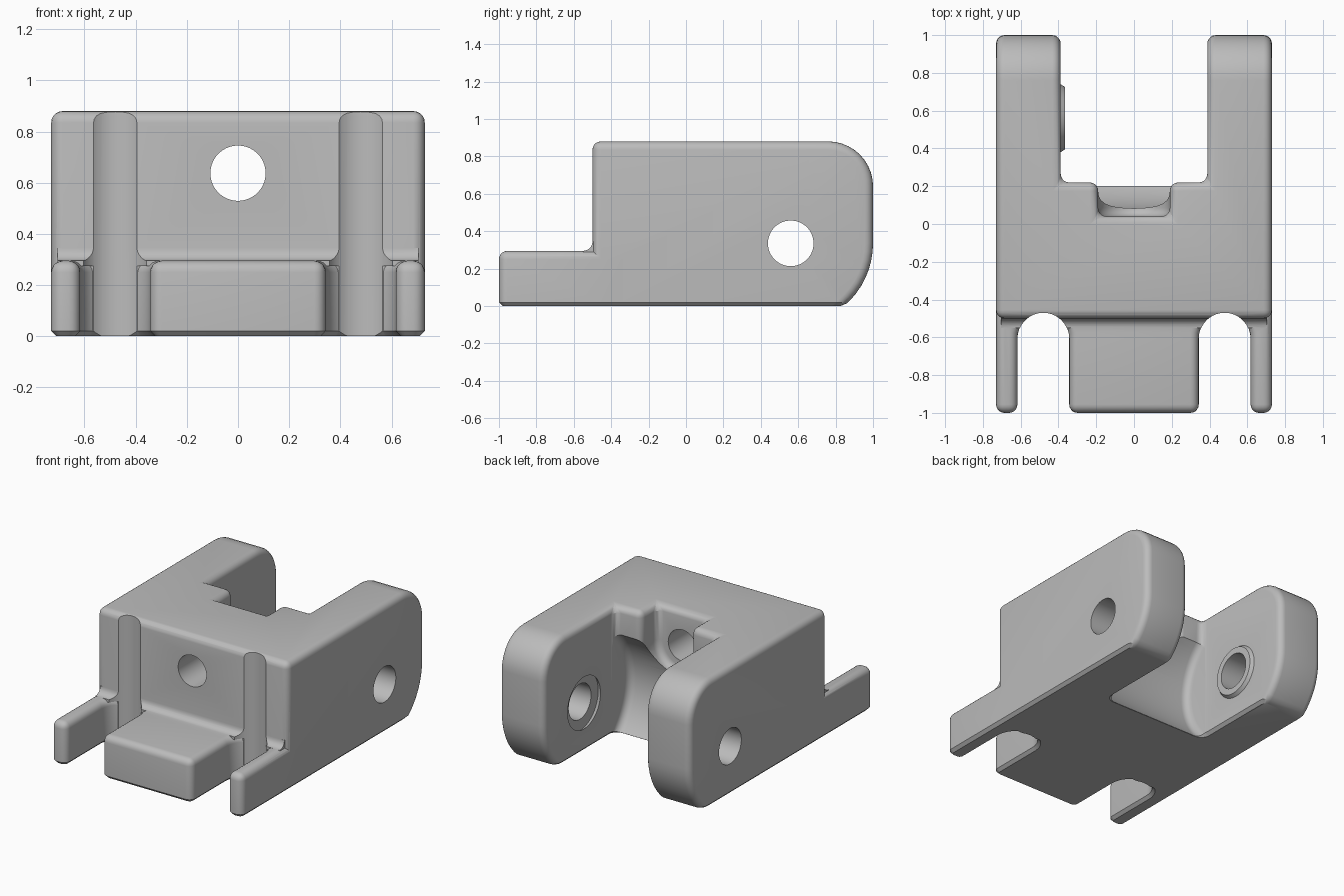
import bpy, bmesh
from math import sin, cos, pi, asin

if "Cube" in bpy.data.objects:
    bpy.data.objects.remove(bpy.data.objects["Cube"], do_unlink=True)

grey = bpy.data.materials.new("plain_grey")
grey.use_nodes = True
tone = (0.5, 0.5, 0.5, 1)
grey.diffuse_color = tone
grey.node_tree.nodes["Principled BSDF"].inputs["Base Color"].default_value = tone

W, FRONT, TOP, STEP = 0.73, -0.5, 0.88, 0.295   # half width, front wall, heights
SLOT, SLOT_Y = 0.388, 0.22                      # rear slot half width and wall
PIN_Y, PIN_Z = 0.56, 0.335                      # cross pin axis
BORE_Z = 0.637                                  # front bore height
GROOVE_X, GROOVE_Y, GROOVE_R = 0.48, -0.605, 0.135


def arc(cu, cv, r, a0, a1, n):
    return [(cu + r * cos(a0 + (a1 - a0) * i / n), cv + r * sin(a0 + (a1 - a0) * i / n))
            for i in range(n + 1)]


def circle(cu, cv, r, n=64):
    return arc(cu, cv, r, 0, 2 * pi, n)[:-1]


def prism(name, pts, axis, a, b, pts_b=None):
    """Extrude a flat outline along an axis, optionally to a second outline."""
    place = {"x": lambda u, v, t: (t, u, v),
             "y": lambda u, v, t: (u, t, v),
             "z": lambda u, v, t: (u, v, t)}[axis]
    bm = bmesh.new()
    lo = [bm.verts.new(place(u, v, a)) for u, v in pts]
    hi = [bm.verts.new(place(u, v, b)) for u, v in (pts_b or pts)]
    bm.faces.new(lo)
    bm.faces.new(hi)
    n = len(lo)
    for i in range(n):
        j = (i + 1) % n
        bm.faces.new((lo[i], lo[j], hi[j], hi[i]))
    bmesh.ops.recalc_face_normals(bm, faces=bm.faces)
    mesh = bpy.data.meshes.new(name)
    bm.to_mesh(mesh)
    bm.free()
    mesh.materials.append(grey)
    obj = bpy.data.objects.new(name, mesh)
    bpy.context.collection.objects.link(obj)
    return obj


def soften(obj, radius, floor=0.001, chamfer=0.0):
    """Round the sharp edges above the floor and chamfer the ones on it."""
    bm = bmesh.new()
    bm.from_mesh(obj.data)
    bmesh.ops.remove_doubles(bm, verts=bm.verts, dist=1e-5)

    def sharp(low):
        return [e for e in bm.edges if len(e.link_faces) == 2
                and e.calc_face_angle() > 0.5
                and all(v.co.z < floor for v in e.verts) == low]

    bmesh.ops.bevel(bm, geom=sharp(False), offset=radius, segments=5,
                    profile=0.5, affect="EDGES", clamp_overlap=False)
    if chamfer:
        bmesh.ops.bevel(bm, geom=sharp(True), offset=chamfer, segments=1,
                        affect="EDGES", clamp_overlap=False)
    bm.to_mesh(obj.data)
    bm.free()


def combine(obj, other, operation):
    mod = obj.modifiers.new("combine", "BOOLEAN")
    mod.operation, mod.solver, mod.object = operation, "EXACT", other
    bpy.context.view_layer.objects.active = obj
    bpy.ops.object.modifier_apply(modifier=mod.name)
    bpy.data.objects.remove(other, do_unlink=True)


# Main block: side profile with a rounded rear end
side = ([(FRONT, 0), (FRONT, TOP)]
        + arc(0.76, 0.64, 0.24, pi / 2, 0, 10)
        + arc(PIN_Y, PIN_Z, 0.44, 0, -asin(PIN_Z / 0.44), 8))
body = prism("bracket_body", side, "x", -W, W)

# Rear slot, and the U-shaped notch behind the bore
slot = [(-SLOT, SLOT_Y), (SLOT, SLOT_Y), (SLOT, 1.3), (-SLOT, 1.3)]
combine(body, prism("slot_cutter", slot, "z", -0.2, 1.2), "DIFFERENCE")
notch = [(0.19, 1.2), (-0.19, 1.2)] + arc(0, BORE_Z, 0.19, pi, 2 * pi, 16)
combine(body, prism("notch_cutter", notch, "y", 0.04, 0.5), "DIFFERENCE")
soften(body, 0.045, chamfer=0.02)

# Concave scoop around the pin axis
scoop = prism("scoop_cutter", circle(PIN_Y, PIN_Z, 0.49, 80), "x", 0.002 - SLOT, SLOT - 0.002)
soften(scoop, 0.05, floor=-1)
combine(body, scoop, "DIFFERENCE")

# Front foot: a central tongue and two side legs around open grooves
r = GROOVE_R + 0.002
half = ([(GROOVE_X - r, -1)] + arc(GROOVE_X, GROOVE_Y, r, pi, 0, 18)
        + [(GROOVE_X + r, -1), (W, -1), (W, -0.3)])
outline = half + [(-x, y) for x, y in reversed(half)]
foot = prism("front_foot", outline, "z", 0, STEP)
soften(foot, 0.045, chamfer=0.02)
combine(body, foot, "UNION")

# Fillet where the foot meets the front wall
fillet = ([(FRONT + 0.03, STEP - 0.02), (FRONT + 0.03, STEP + 0.05)]
          + arc(FRONT - 0.05, STEP + 0.05, 0.05, 0, -pi / 2, 6)
          + [(FRONT - 0.05, STEP - 0.02)])
combine(body, prism("step_fillet", fillet, "x", 0.025 - W, W - 0.025), "UNION")

# Grooves up the front wall, and raised bosses inside the arms
for s in (-1, 1):
    groove = circle(s * GROOVE_X, GROOVE_Y, GROOVE_R)
    combine(body, prism("groove_cutter", groove, "z", -0.2, 1.2), "DIFFERENCE")
    boss = prism("pin_boss", circle(PIN_Y, PIN_Z, 0.2), "x", s * 0.42, s * 0.365,
                 circle(PIN_Y, PIN_Z, 0.165))
    combine(body, boss, "UNION")

# Pin hole across both arms and bore through the front wall
combine(body, prism("pin_hole_cutter", circle(PIN_Y, PIN_Z, 0.122), "x", -1, 1), "DIFFERENCE")
combine(body, prism("bore_cutter", circle(0, BORE_Z, 0.108), "y", -0.8, 0.15), "DIFFERENCE")

bpy.ops.object.select_all(action="DESELECT")
body.select_set(True)
bpy.context.view_layer.objects.active = body
bpy.ops.object.shade_smooth_by_angle(angle=0.5)
